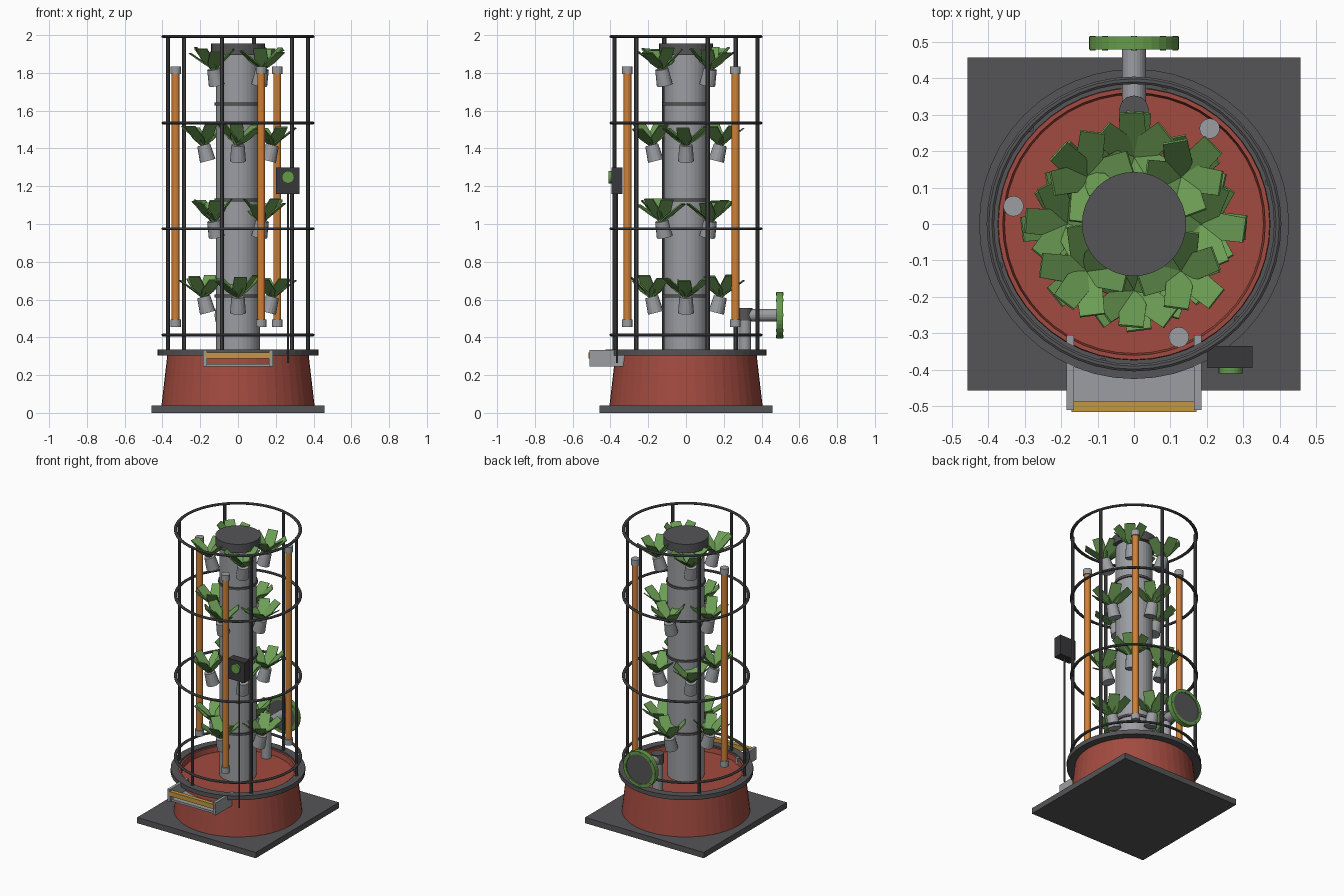
import bpy, bmesh, math, random
from mathutils import Vector, Matrix

random.seed(4)
if "Cube" in bpy.data.objects:
    bpy.data.objects.remove(bpy.data.objects["Cube"])


def material(name, r, g, b):
    m = bpy.data.materials.new(name)
    m.use_nodes = True
    m.diffuse_color = (r, g, b, 1)
    m.node_tree.nodes["Principled BSDF"].inputs["Base Color"].default_value = (r, g, b, 1)
    return m


DARK = material("dark grey", 0.09, 0.09, 0.095)
BLACK = material("charcoal", 0.04, 0.04, 0.043)
STEEL = material("light grey", 0.33, 0.34, 0.36)
RED = material("terracotta", 0.36, 0.07, 0.05)
ORANGE = material("orange", 0.62, 0.22, 0.04)
GOLD = material("amber", 0.56, 0.31, 0.05)
LEAF = material("leaf green", 0.15, 0.34, 0.09)
GREEN = material("wheel green", 0.13, 0.33, 0.07)


def finish(name, bm, mat):
    bmesh.ops.recalc_face_normals(bm, faces=bm.faces)
    me = bpy.data.meshes.new(name)
    bm.to_mesh(me)
    bm.free()
    me.materials.append(mat)
    ob = bpy.data.objects.new(name, me)
    bpy.context.collection.objects.link(ob)
    return ob


def box(name, lo, hi, mat):
    lo, hi = Vector(lo), Vector(hi)
    bm = bmesh.new()
    bmesh.ops.create_cube(bm, size=1)
    bmesh.ops.scale(bm, vec=hi - lo, verts=bm.verts)
    bmesh.ops.translate(bm, vec=(lo + hi) / 2, verts=bm.verts)
    return finish(name, bm, mat)


def rod(name, a, b, r1, mat, r2=None, sides=24):
    """Cylinder or cone running from a to b."""
    a, b = Vector(a), Vector(b)
    bm = bmesh.new()
    turn = Vector((0, 0, 1)).rotation_difference(b - a).to_matrix().to_4x4()
    bmesh.ops.create_cone(bm, cap_ends=True, segments=sides, radius1=r1,
                          radius2=r1 if r2 is None else r2, depth=(b - a).length,
                          matrix=Matrix.Translation((a + b) / 2) @ turn)
    return finish(name, bm, mat)


def lathe(name, profile, mat, closed=False, sides=48):
    """Spin (radius, height) points around z."""
    bm = bmesh.new()
    vs = [bm.verts.new((r, 0, z)) for r, z in profile]
    pairs = list(zip(vs, vs[1:])) + ([(vs[-1], vs[0])] if closed else [])
    edges = [bm.edges.new(p) for p in pairs]
    bmesh.ops.spin(bm, geom=vs + edges, cent=(0, 0, 0), axis=(0, 0, 1),
                   angle=math.tau, steps=sides)
    bmesh.ops.remove_doubles(bm, verts=bm.verts, dist=0.0005)
    return finish(name, bm, mat)


def polar(r, degrees, z):
    a = math.radians(degrees)
    return Vector((r * math.cos(a), r * math.sin(a), z))


# Base plate, tub and collar
box("base_plate", (-0.457, -0.457, 0), (0.457, 0.457, 0.04), DARK)
lathe("tub", [(0, 0.04), (0.405, 0.04), (0.372, 0.325), (0.36, 0.325),
              (0.355, 0.29), (0, 0.29)], RED)
lathe("collar", [(0.425, 0.305), (0.425, 0.335), (0.373, 0.335), (0.373, 0.305)], DARK, True)

# Central column with bands and cap
rod("column", (0, 0, 0.285), (0, 0, 1.91), 0.117, STEEL, sides=32)
rod("column_cap", (0, 0, 1.895), (0, 0, 1.955), 0.143, DARK, sides=32)
for z in (0.62, 1.128, 1.635):
    rod("column_band", (0, 0, z - 0.008), (0, 0, z + 0.008), 0.125, DARK, sides=32)

# Cage of posts and hoops
for k in range(6):
    a = 17.3 + 60 * k
    rod("cage_post", polar(0.388, a, 0.33), polar(0.388, a, 1.992), 0.011, DARK, sides=10)
for z in (0.413, 0.975, 1.535, 1.992):
    hoop = [(0.394 + 0.011 * math.cos(t), z + 0.008 * math.sin(t))
            for t in (math.tau * (i + 0.5) / 8 for i in range(8))]
    lathe("cage_hoop", hoop, DARK, True)

# Light tubes with end caps
for k in range(3):
    a = 51.6 + 120 * k
    rod("light_tube", polar(0.334, a, 0.49), polar(0.334, a, 1.80), 0.021, ORANGE, sides=14)
    for z in (0.455, 1.795):
        rod("tube_cap", polar(0.334, a, z), polar(0.334, a, z + 0.04), 0.028, STEEL, sides=16)


def plant(centre, outward):
    """Rosette of flat leaves, each a thin outline tilted upward."""
    bm = bmesh.new()
    outline = [(0, -0.012), (0.06, -0.037), (0.155, -0.034),
               (0.155, 0.034), (0.06, 0.037), (0, 0.012)]
    for k in range(6):
        part = bmesh.new()
        face = part.faces.new([part.verts.new((x, y, 0)) for x, y in outline])
        up = bmesh.ops.extrude_face_region(part, geom=[face])["geom"]
        bmesh.ops.translate(part, vec=(0, 0, 0.006),
                            verts=[v for v in up if isinstance(v, bmesh.types.BMVert)])
        turn = math.radians(outward + 60 * k + random.uniform(-9, 9))
        tilt = math.radians(random.uniform(34, 52))
        part.transform(Matrix.Translation(centre) @ Matrix.Rotation(turn, 4, "Z")
                       @ Matrix.Rotation(-tilt, 4, "Y"))
        me = bpy.data.meshes.new("leaf")
        part.to_mesh(me)
        part.free()
        bm.from_mesh(me)
        bpy.data.meshes.remove(me)
    bmesh.ops.create_icosphere(bm, subdivisions=1, radius=0.012,
                               matrix=Matrix.Translation(centre))
    finish("plant_leaves", bm, LEAF)


# Four staggered tiers of cups and plants
for tier in range(4):
    z = 0.53 + 0.402 * tier
    for k in range(4):
        a = 90 * k + 45 * (tier % 2)
        rod("planter_cup", polar(0.16, a, z), polar(0.182, a, z + 0.085), 0.042, STEEL,
            r2=0.035, sides=16)
        plant(polar(0.183, a, z + 0.078), a)

# Harvest tray at the front
for s in (-1, 1):
    box("tray_side", (s * 0.175 - 0.01, -0.51, 0.245), (s * 0.175 + 0.01, -0.305, 0.332), STEEL)
box("tray_floor", (-0.17, -0.495, 0.245), (0.17, -0.33, 0.26), STEEL)
box("tray_bar", (-0.172, -0.515, 0.288), (0.172, -0.487, 0.32), GOLD)

# Sensor box on a thin stem
box("sensor_box", (0.2, -0.395, 1.16), (0.325, -0.335, 1.30), BLACK)
rod("sensor_button", (0.265, -0.39, 1.248), (0.265, -0.41, 1.248), 0.033, GREEN, sides=20)
rod("sensor_stem", (0.265, -0.365, 0.265), (0.265, -0.365, 1.17), 0.006, DARK, sides=8)

# Inlet pipe and hand wheel at the back
rod("inlet_riser", (0, 0.312, 0.285), (0, 0.312, 0.54), 0.033, STEEL)
rod("inlet_cap", (0, 0.312, 0.49), (0, 0.312, 0.556), 0.04, DARK)
rod("inlet_pipe", (0, 0.312, 0.517), (0, 0.49, 0.517), 0.033, STEEL)
rim = lathe("wheel_rim", [(0.124, -0.018), (0.124, 0.018), (0.102, 0.018), (0.102, -0.018)],
            GREEN, True, 32)
rim.matrix_world = Matrix.Translation((0, 0.496, 0.517)) @ Matrix.Rotation(math.pi / 2, 4, "X")
rod("wheel_disc", (0, 0.482, 0.517), (0, 0.508, 0.517), 0.106, DARK, sides=32)
for k in range(8):
    p = polar(0.113, 45 * k, 0)
    rod("wheel_bolt", (p.x, 0.476, 0.517 + p.y), (p.x, 0.516, 0.517 + p.y), 0.008, GREEN, sides=8)
